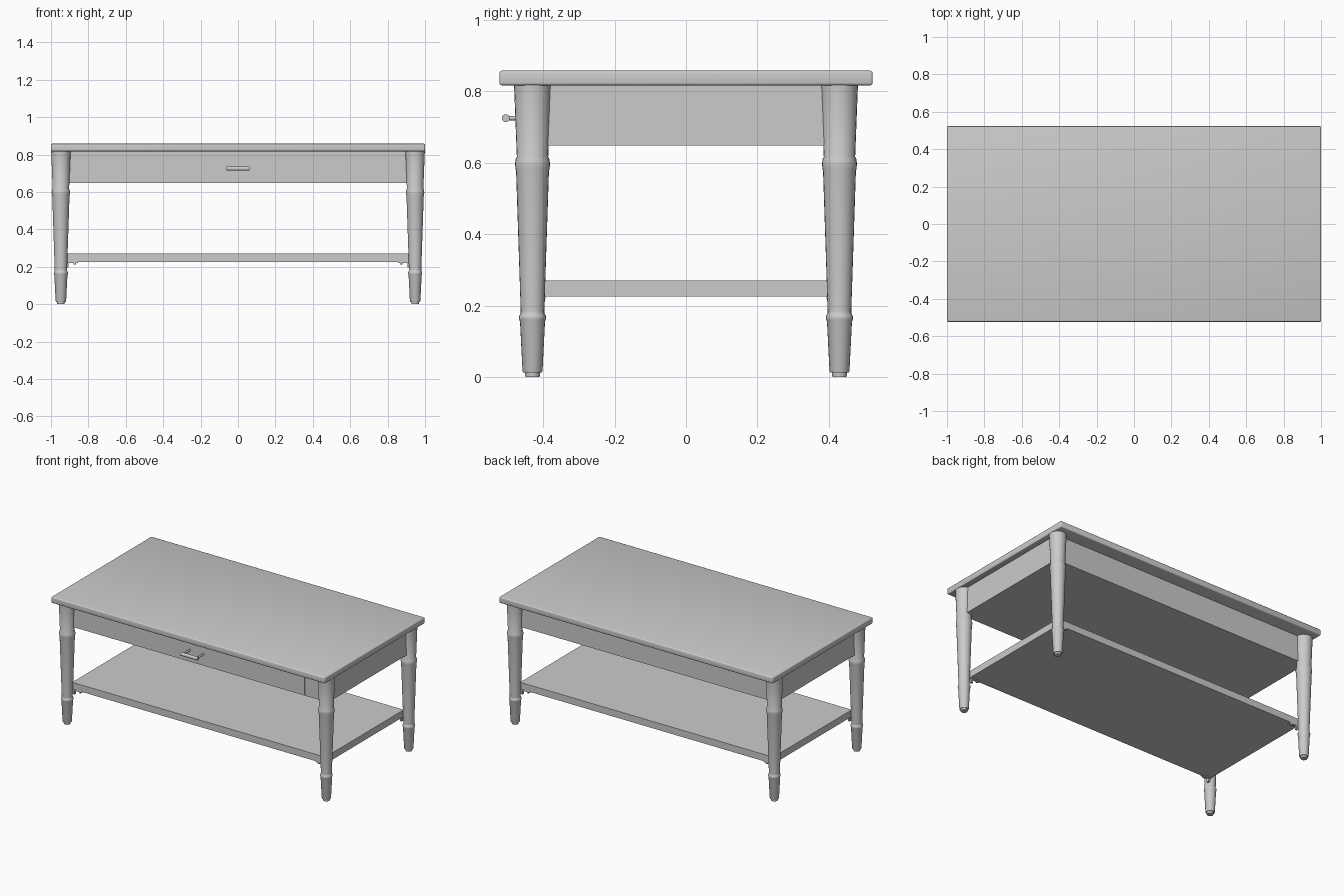
import bpy, bmesh, math
from mathutils import Matrix

if "Cube" in bpy.data.objects:
    bpy.data.objects.remove(bpy.data.objects["Cube"])

grey = bpy.data.materials.new("light grey paint")
grey.diffuse_color = (0.6, 0.6, 0.6, 1)
grey.use_nodes = True
grey.node_tree.nodes["Principled BSDF"].inputs["Base Color"].default_value = grey.diffuse_color


def finish(name, bm, smooth=False):
    me = bpy.data.meshes.new(name)
    bmesh.ops.recalc_face_normals(bm, faces=bm.faces)
    bm.to_mesh(me)
    bm.free()
    me.materials.append(grey)
    ob = bpy.data.objects.new(name, me)
    bpy.context.collection.objects.link(ob)
    if smooth:
        bpy.ops.object.select_all(action='DESELECT')
        ob.select_set(True)
        bpy.context.view_layer.objects.active = ob
        bpy.ops.object.shade_smooth_by_angle(angle=math.radians(35))
    return ob


def box(name, lo, hi, bevel=0.0):
    bm = bmesh.new()
    bmesh.ops.create_cube(bm, size=1)
    for v in bm.verts:
        v.co = [l + (c + 0.5) * (h - l) for c, l, h in zip(v.co, lo, hi)]
    if bevel:
        bmesh.ops.bevel(bm, geom=bm.edges[:], offset=bevel, segments=3,
                        profile=0.5, affect='EDGES')
    return finish(name, bm, bevel > 0)


def rod(name, center, radius, length, axis):
    bm = bmesh.new()
    turn = {'X': Matrix.Rotation(math.pi / 2, 4, 'Y'),
            'Y': Matrix.Rotation(math.pi / 2, 4, 'X'),
            'Z': Matrix.Identity(4)}[axis]
    bmesh.ops.create_cone(bm, cap_ends=True, segments=16, radius1=radius,
                          radius2=radius, depth=length,
                          matrix=Matrix.Translation(center) @ turn)
    return finish(name, bm, True)


def lathe(name, profile, x, y, sides=24):
    bm = bmesh.new()
    rings = [[bm.verts.new((x + r * math.cos(2 * math.pi * i / sides),
                            y + r * math.sin(2 * math.pi * i / sides), z))
              for i in range(sides)] for r, z in profile]
    for a, b in zip(rings, rings[1:]):
        for i in range(sides):
            j = (i + 1) % sides
            bm.faces.new((a[i], a[j], b[j], b[i]))
    bm.faces.new(rings[0])
    bm.faces.new(rings[-1])
    return finish(name, bm, True)


# table top, with a slightly softened edge
box("table_top", (-1, -0.523, 0.817), (1, 0.523, 0.858), 0.007)

# closed drawer case under the top
box("apron_case", (-0.96, -0.43, 0.648), (0.96, 0.43, 0.818))
box("drawer_front", (-0.79, -0.432, 0.65), (0.79, -0.42, 0.815))

# drawer pull: a bar on two posts
rod("drawer_pull_bar", (0, -0.505, 0.725), 0.011, 0.125, 'X')
for s in (-1, 1):
    rod("drawer_pull_post", (s * 0.05, -0.467, 0.725), 0.006, 0.075, 'Y')

# lower shelf
box("lower_shelf", (-0.925, -0.41, 0.225), (0.925, 0.41, 0.27))

# turned legs (radius, height) and small shelf brackets
leg = [(0.020, 0), (0.021, 0.012), (0.026, 0.012), (0.028, 0.017),
       (0.035, 0.155), (0.037, 0.160), (0.038, 0.166), (0.037, 0.172),
       (0.033, 0.178), (0.033, 0.185), (0.046, 0.575), (0.048, 0.585),
       (0.049, 0.598), (0.047, 0.610), (0.044, 0.617), (0.051, 0.80),
       (0.052, 0.818)]
for sx in (-1, 1):
    for sy in (-1, 1):
        lathe("leg", leg, sx * 0.947, sy * 0.43)
        box("shelf_bracket", (sx * 0.89 - 0.035, sy * 0.402 - 0.008, 0.219),
            (sx * 0.89 + 0.035, sy * 0.402 + 0.008, 0.226))
        rod("bracket_screw", (sx * 0.872, sy * 0.402, 0.218), 0.007, 0.014, 'Z')
        box("bracket_plate", (sx * 0.911 - 0.006, sy * 0.405 - 0.008, 0.195),
            (sx * 0.911 + 0.006, sy * 0.405 + 0.008, 0.226))
